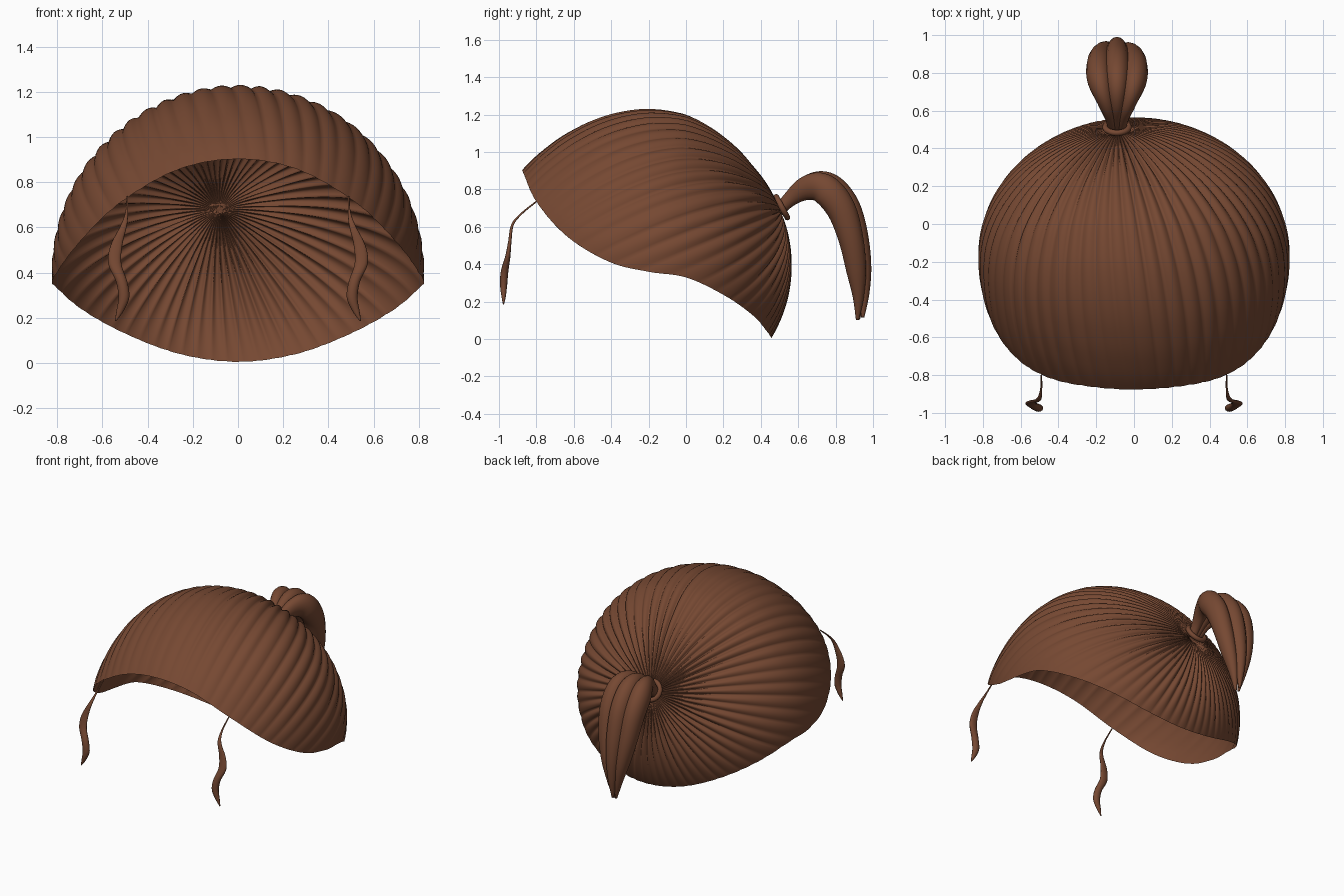
import bpy, bmesh, math, random
from mathutils import Vector

random.seed(4)
old = bpy.data.objects.get("Cube")
if old:
    bpy.data.objects.remove(old, do_unlink=True)

hair = bpy.data.materials.new("brown_hair")
hair.use_nodes = True
COLOUR = (0.18, 0.065, 0.032, 1)
hair.diffuse_color = COLOUR
bsdf = hair.node_tree.nodes["Principled BSDF"]
bsdf.inputs["Base Color"].default_value = COLOUR
bsdf.inputs["Roughness"].default_value = 0.7


def finish(bm, name):
    bmesh.ops.recalc_face_normals(bm, faces=bm.faces)
    me = bpy.data.meshes.new(name)
    bm.to_mesh(me)
    bm.free()
    me.materials.append(hair)
    me.shade_smooth()
    ob = bpy.data.objects.new(name, me)
    bpy.context.collection.objects.link(ob)
    return ob


def smooth_path(points, steps, closed=False):
    """Catmull-Rom samples through tuples of any length."""
    pts = [Vector(p) for p in points]
    n = len(pts)
    get = (lambda i: pts[i % n]) if closed else (lambda i: pts[max(0, min(n - 1, i))])
    out = []
    for i in range(n if closed else n - 1):
        a, b, c, d = (get(i + k) for k in (-1, 0, 1, 2))
        for j in range(steps):
            t = j / steps
            out.append(0.5 * (2 * b + (c - a) * t + (2 * a - 5 * b + 4 * c - d) * t ** 2
                              + (3 * b - a - 3 * c + d) * t ** 3))
    return out if closed else out + [pts[-1]]


def lerp_table(table, x):
    for (x0, y0), (x1, y1) in zip(table, table[1:]):
        if x0 <= x <= x1:
            return y0 + (y1 - y0) * (x - x0) / max(x1 - x0, 1e-9)
    return table[-1][1]


def bridge(bm, rings, closed_ends=False):
    for a, b in zip(rings, rings[1:]):
        n = len(a)
        for i in range(n):
            bm.faces.new((a[i], a[(i + 1) % n], b[(i + 1) % n], b[i]))
    if closed_ends:
        bm.faces.new(rings[0])
        bm.faces.new(rings[-1])


# Scalp cap: a rounded shell in polar form about the knot
CENTRE = Vector((0, -0.17, 0.4))
HALF_WIDTH = 0.825
side_profile = [(-180, 0.87), (-90, 0.72), (-32, 0.741), (0, 0.735), (24, 0.734), (45, 0.745),
                (61, 0.776), (78, 0.818), (93, 0.832), (121, 0.84), (133, 0.85),
                (145, 0.868), (155, 0.89), (166, 0.89), (180, 0.87)]


def shell_radius(d):
    r = lerp_table(side_profile, math.degrees(math.atan2(d.z, d.y)))
    return 1 / math.sqrt((d.x / HALF_WIDTH) ** 2 + (d.y ** 2 + d.z ** 2) / r ** 2)


half_rim = [(0, -0.88, 0.905), (0.25, -0.87, 0.87), (0.5, -0.8, 0.73), (0.68, -0.62, 0.54),
            (0.78, -0.4, 0.41), (0.815, -0.2, 0.36), (0.78, 0, 0.33), (0.66, 0.2, 0.235),
            (0.48, 0.35, 0.13), (0.25, 0.44, 0.035), (0, 0.46, 0.003)]
rim = half_rim + [(-x, y, z) for x, y, z in half_rim[-2:0:-1]]

pole = Vector((-0.085, 0.67, 0.28)).normalized()
e1 = (Vector((1, 0, 0)) - pole * pole.x).normalized()
e2 = pole.cross(e1)
rim_polar = []
for p in smooth_path(rim, 8, closed=True):
    d = (p - CENTRE).normalized()
    rim_polar.append((math.atan2(d.dot(e2), d.dot(e1)), math.acos(d.dot(pole))))
rim_polar.sort()
TAU = math.tau
rim_polar = ([(rim_polar[-1][0] - TAU, rim_polar[-1][1])] + rim_polar
             + [(rim_polar[0][0] + TAU, rim_polar[0][1])])

RIDGES, PER, ROWS = 56, 8, 44
heights = [random.uniform(0.6, 1.15) for _ in range(RIDGES)]
bm = bmesh.new()
rings = []
for row in range(ROWS + 1):
    v = 0.012 + 0.988 * row / ROWS
    ring = []
    for i in range(RIDGES * PER):
        az = -math.pi + TAU * i / (RIDGES * PER)
        s = v * lerp_table(rim_polar, az)
        d = pole * math.cos(s) + (e1 * math.cos(az) + e2 * math.sin(az)) * math.sin(s)
        groove = 1 - abs(math.sin(math.pi * i / PER))
        depth = 0.026 * heights[i // PER] * min(1, s / 0.35) * (1 - 0.88 * v ** 2)
        pinch = 0.03 * math.exp(-(s / 0.07) ** 2)
        ring.append(bm.verts.new(CENTRE + d * (shell_radius(d) - groove * depth - pinch)))
    rings.append(ring)
bridge(bm, rings)
bm.faces.new(rings[0])
finish(bm, "scalp_cap")


# Tapered locks: each point is x, y, z, half width, half thickness
def lock(name, points, sides=16, steps=6):
    bm = bmesh.new()
    path = smooth_path(points, steps)
    rings = []
    for i, p in enumerate(path):
        a, b = path[max(i - 1, 0)], path[min(i + 1, len(path) - 1)]
        normal = Vector((0, -(b[2] - a[2]), b[1] - a[1])).normalized()
        ring = []
        for k in range(sides):
            t = TAU * k / sides
            ring.append(bm.verts.new(Vector(p[:3]) + Vector((1, 0, 0)) * math.cos(t) * max(p[3], 0.002)
                                     + normal * math.sin(t) * max(p[4], 0.002)))
        rings.append(ring)
    bridge(bm, rings, closed_ends=True)
    return finish(bm, name)


# y, z, sideways spread, half width, half thickness along the tail
tail = [(0.49, 0.68, 0.015, 0.03, 0.03), (0.56, 0.75, 0.03, 0.032, 0.04),
        (0.64, 0.805, 0.055, 0.045, 0.062), (0.72, 0.82, 0.083, 0.058, 0.078),
        (0.79, 0.785, 0.095, 0.066, 0.082), (0.86, 0.69, 0.095, 0.066, 0.077),
        (0.91, 0.54, 0.083, 0.06, 0.066), (0.938, 0.38, 0.06, 0.046, 0.053),
        (0.95, 0.24, 0.032, 0.028, 0.03), (0.945, 0.115, 0.01, 0.007, 0.008)]
for name, side, drop in (("left", 1, 0.025), ("middle", 0, 0), ("right", -1, 0.02)):
    lock("ponytail_lock_" + name,
         [(-0.09 + side * spread, y - drop * (y - 0.49) / 0.4, z - drop * (y - 0.49) / 0.8, w, th)
          for y, z, spread, w, th in tail])

# Hair tie around the ponytail root
bpy.ops.mesh.primitive_torus_add(major_radius=0.062, minor_radius=0.016, major_segments=32,
                                 minor_segments=10, location=(-0.09, 0.512, 0.705))
tie = bpy.context.object
tie.name = "hair_tie"
tie.rotation_euler = Vector((0, 0.88, 0.48)).to_track_quat("Z", "Y").to_euler()
tie.data.materials.append(hair)
tie.data.shade_smooth()

# Wavy strands framing the face
strand = [(0.49, -0.8, 0.735, 0.004, 0.004), (0.492, -0.88, 0.67, 0.006, 0.005),
          (0.505, -0.928, 0.61, 0.014, 0.007), (0.538, -0.942, 0.52, 0.026, 0.009),
          (0.545, -0.953, 0.44, 0.029, 0.014), (0.515, -0.97, 0.36, 0.025, 0.02),
          (0.505, -0.975, 0.29, 0.024, 0.019), (0.522, -0.975, 0.23, 0.016, 0.012),
          (0.542, -0.976, 0.185, 0.003, 0.003)]
for name, sx in (("left", 1), ("right", -1)):
    lock("face_strand_" + name, [(sx * p[0],) + p[1:] for p in strand], sides=12)
